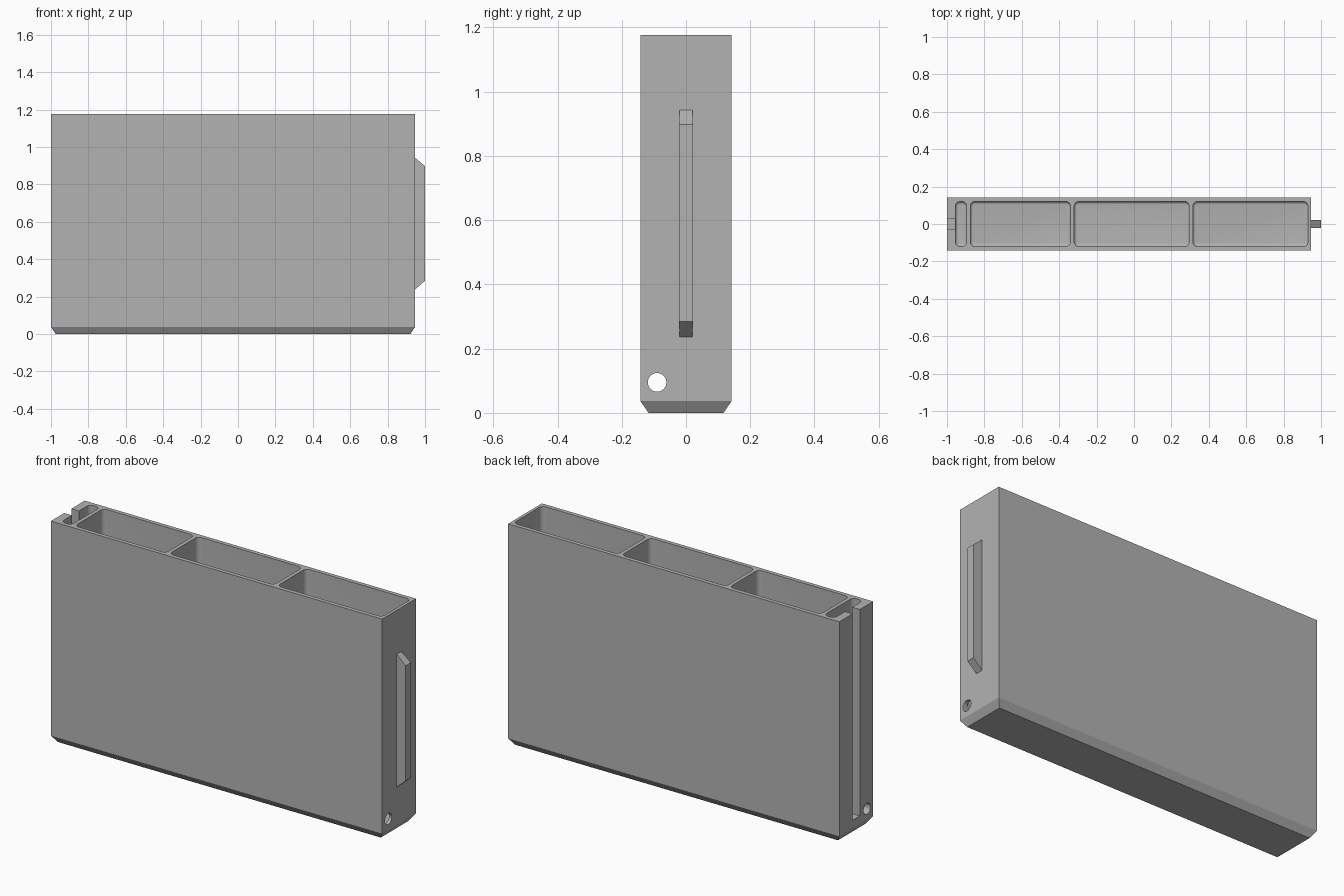
import bpy, bmesh
from math import pi, sin, cos
from mathutils import Matrix

cube = bpy.data.objects.get("Cube")
if cube:
    bpy.data.objects.remove(cube, do_unlink=True)

grey = bpy.data.materials.new("mid_grey")
grey.use_nodes = True
COLOUR = (0.45, 0.45, 0.45, 1)
grey.diffuse_color = COLOUR
grey.node_tree.nodes["Principled BSDF"].inputs["Base Color"].default_value = COLOUR

LEFT, RIGHT, HALF, TOP, FLOOR = -1.0, 0.946, 0.142, 1.176, 0.05


def loft(name, rings):
    """Closed solid through a stack of matching rings."""
    bm = bmesh.new()
    loops = [[bm.verts.new(p) for p in ring] for ring in rings]
    for a, b in zip(loops, loops[1:]):
        for i in range(len(a)):
            j = (i + 1) % len(a)
            bm.faces.new((a[i], a[j], b[j], b[i]))
    bm.faces.new(loops[0])
    bm.faces.new(loops[-1])
    bmesh.ops.recalc_face_normals(bm, faces=bm.faces)
    mesh = bpy.data.meshes.new(name)
    bm.to_mesh(mesh)
    bm.free()
    mesh.materials.append(grey)
    obj = bpy.data.objects.new(name, mesh)
    bpy.context.collection.objects.link(obj)
    return obj


def rect(x0, x1, y, z):
    return [(x0, -y, z), (x1, -y, z), (x1, y, z), (x0, y, z)]


def round_rect(x0, x1, y, z, r, steps=6):
    corners = ((x1 - r, y - r), (x0 + r, y - r), (x0 + r, r - y), (x1 - r, r - y))
    return [(cx + r * cos((q + k / steps) * pi / 2),
             cy + r * sin((q + k / steps) * pi / 2), z)
            for q, (cx, cy) in enumerate(corners) for k in range(steps + 1)]


def pocket(x0, x1, y=0.12, r=0.025, fillet=0.015):
    """Compartment cutter with rounded corners and a filleted floor."""
    rings = []
    for k in range(6):
        a = k / 5 * pi / 2
        d = fillet * (1 - sin(a))
        rings.append(round_rect(x0 + d, x1 - d, y - d,
                                FLOOR + fillet * (1 - cos(a)), r - d))
    rings.append(round_rect(x0, x1, y, TOP + 0.1, r))
    return loft("pocket_cutter", rings)


# Case with a chamfered foot
c = 0.025
case = loft("case", [rect(LEFT + c, RIGHT - c, HALF - c, 0),
                     rect(LEFT, RIGHT, HALF, 0.037),
                     rect(LEFT, RIGHT, HALF, TOP)])

# Three compartments and the narrow rail channel
cutters = [pocket(a, b) for a, b in
           ((-0.955, -0.895), (-0.875, -0.34), (-0.32, 0.295), (0.315, 0.93))]

# Open slot in the end wall leading into the channel
cutters.append(loft("slot_cutter", [rect(-1.1, -0.925, 0.03, z) for z in (0.08, TOP + 0.1)]))

# Round hole running the full length
bm = bmesh.new()
bmesh.ops.create_cone(bm, cap_ends=True, segments=32, radius1=0.029, radius2=0.029, depth=3,
                      matrix=Matrix.Translation((0, -0.09, 0.095)) @ Matrix.Rotation(pi / 2, 4, 'Y'))
mesh = bpy.data.meshes.new("hole_cutter")
bm.to_mesh(mesh)
bm.free()
mesh.materials.append(grey)
hole = bpy.data.objects.new("hole_cutter", mesh)
bpy.context.collection.objects.link(hole)
cutters.append(hole)

bpy.ops.object.select_all(action='DESELECT')
case.select_set(True)
bpy.context.view_layer.objects.active = case
for cutter in cutters:
    mod = case.modifiers.new("cut", 'BOOLEAN')
    mod.operation, mod.solver, mod.object = 'DIFFERENCE', 'EXACT', cutter
    bpy.ops.object.modifier_apply(modifier=mod.name)
    bpy.data.objects.remove(cutter, do_unlink=True)
bpy.ops.object.shade_smooth_by_angle(angle=pi / 6)


# Rail on the other end, with sloped ends
def rail_ring(x, y, z0, z1):
    return [(x, -y, z0), (x, y, z0), (x, y, z1), (x, -y, z1)]


loft("rail", [rail_ring(RIGHT - 0.004, 0.02, 0.237, 0.943),
              rail_ring(RIGHT, 0.02, 0.237, 0.943),
              rail_ring(1.0, 0.022, 0.285, 0.897)])
